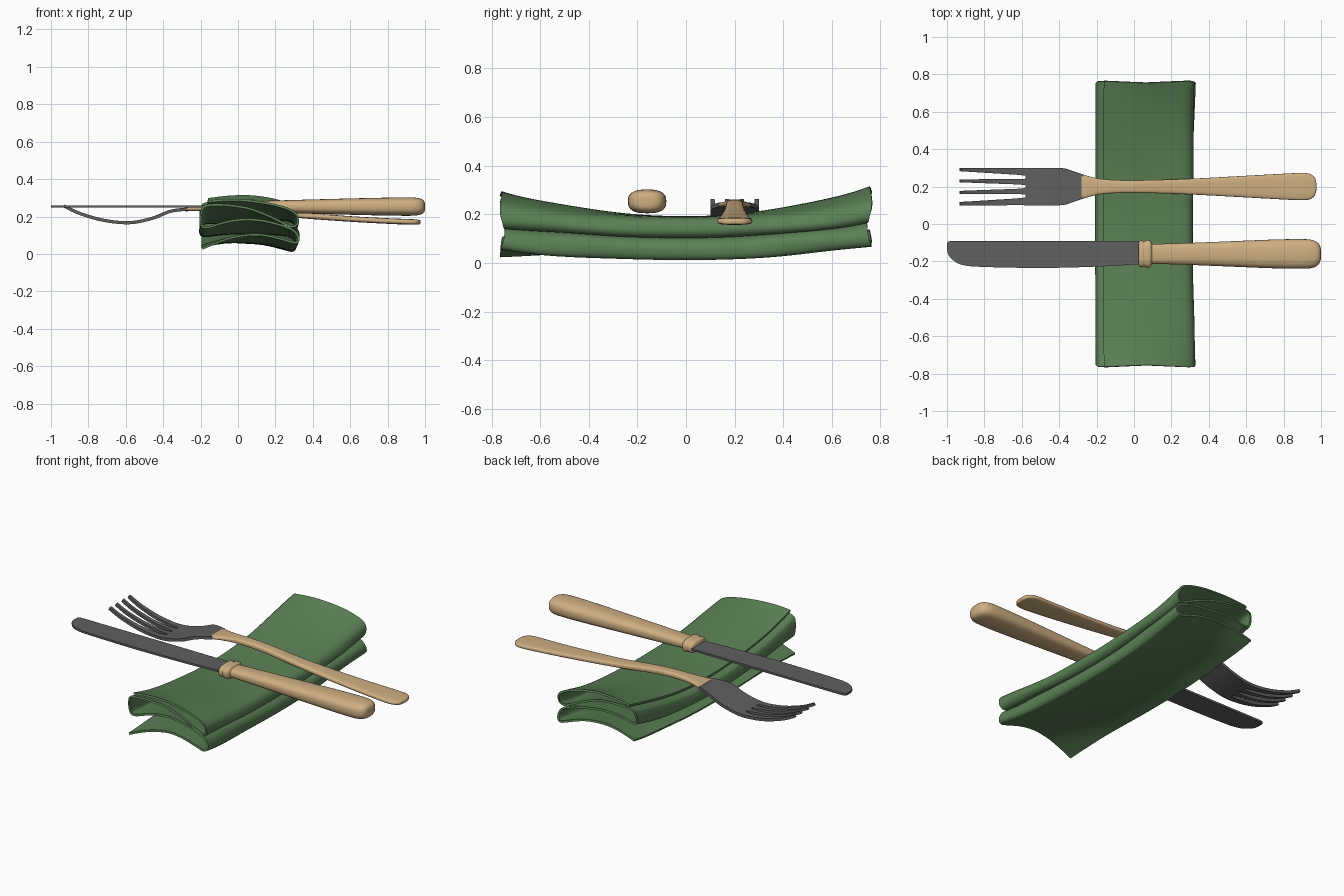
import bpy, bmesh, math
from mathutils import Vector

if "Cube" in bpy.data.objects:
    bpy.data.objects.remove(bpy.data.objects["Cube"])


def material(name, col):
    m = bpy.data.materials.new(name)
    m.diffuse_color = (*col, 1)
    m.use_nodes = True
    m.node_tree.nodes["Principled BSDF"].inputs["Base Color"].default_value = m.diffuse_color
    return m


GREEN = material("green cloth", (0.105, 0.215, 0.092))
WOOD = material("pale wood", (0.62, 0.43, 0.225))
STEEL = material("dark steel", (0.115, 0.115, 0.118))


def smooth_path(pts, steps):
    """Catmull-Rom resampling of tuples of any length."""
    p = [Vector(q) for q in pts]
    p = [p[0] * 2 - p[1]] + p + [p[-1] * 2 - p[-2]]
    out = []
    for i in range(1, len(p) - 2):
        a, b, c, d = p[i - 1:i + 3]
        for k in range(steps):
            t = k / steps
            out.append(0.5 * (2 * b + (c - a) * t + (2 * a - 5 * b + 4 * c - d) * t * t
                              + (3 * b - a - 3 * c + d) * t ** 3))
    return out + [p[-2]]


def lerp(table, x):
    for (x0, y0), (x1, y1) in zip(table, table[1:]):
        if x <= x1:
            return y0 + (y1 - y0) * max(0, (x - x0) / (x1 - x0))
    return table[-1][1]


def finish(name, bm, mat, angle=40):
    bmesh.ops.remove_doubles(bm, verts=bm.verts, dist=0.0004)
    bmesh.ops.recalc_face_normals(bm, faces=bm.faces)
    me = bpy.data.meshes.new(name)
    bm.to_mesh(me)
    bm.free()
    ob = bpy.data.objects.new(name, me)
    bpy.context.collection.objects.link(ob)
    me.materials.append(mat)
    bpy.ops.object.select_all(action='DESELECT')
    ob.select_set(True)
    bpy.context.view_layer.objects.active = ob
    bpy.ops.object.shade_smooth_by_angle(angle=math.radians(angle))
    return ob


def sheet(name, grids, mat, thick):
    """Thin plate made of one or more point grids."""
    bm = bmesh.new()
    for rows in grids:
        vs = [[bm.verts.new(p) for p in r] for r in rows]
        for r0, r1 in zip(vs, vs[1:]):
            for j in range(len(r0) - 1):
                bm.faces.new((r0[j], r0[j + 1], r1[j + 1], r1[j]))
    ob = finish(name, bm, mat)
    sol = ob.modifiers.new("thickness", 'SOLIDIFY')
    sol.thickness = thick
    sol.offset = 0
    bpy.ops.object.modifier_apply(modifier=sol.name)
    bpy.ops.object.shade_smooth_by_angle(angle=math.radians(40))
    return ob


def loft(name, secs, yc, mat, power, n=32):
    """Rounded bar along x; secs hold (x, z, half width, half height)."""
    bm = bmesh.new()
    rings = []
    for x, z, hy, hz in secs:
        ring = []
        for k in range(n):
            a = 2 * math.pi * k / n
            c, s = math.cos(a), math.sin(a)
            ring.append(bm.verts.new((x, yc + hy * math.copysign(abs(c) ** power, c),
                                      z + hz * math.copysign(abs(s) ** power, s))))
        rings.append(ring)
    for a, b in zip(rings, rings[1:]):
        for k in range(n):
            bm.faces.new((a[k], a[(k + 1) % n], b[(k + 1) % n], b[k]))
    bm.faces.new(rings[0])
    bm.faces.new(rings[-1])
    return finish(name, bm, mat, 50)


# Napkin: zigzag folded section swept along y, ends lifted and arched
fold = smooth_path([(-0.195, 0.03), (-0.05, 0.035), (0.1, 0.03), (0.24, 0.03), (0.298, 0.1),
                    (0.305, 0.36), (0.26, 0.47), (0.1, 0.42), (-0.1, 0.40), (-0.17, 0.41),
                    (-0.198, 0.5), (-0.198, 0.74), (-0.165, 0.86), (0, 0.78), (0.14, 0.65),
                    (0.24, 0.55), (0.29, 0.57), (0.308, 0.74), (0.27, 0.94), (0.1, 0.97),
                    (-0.05, 0.97), (-0.165, 0.955)], 5)
rows = []
for i in range(49):
    t = -1 + 2 * i / 48
    q = t * t
    base = (0.03 if t < 0 else 0.05) * q
    row = []
    for x, v in fold:
        u = (x - 0.05) / 0.25
        z = base + v * (0.19 + 0.03 * q)
        z += q * (0.045 * math.cos(u * 1.4) - 0.025 * u * v)
        # hollow underside, left edge held off the table
        z += 0.055 * max(0, 1 - u * u) * (1 - v) * (1 - 0.6 * q)
        z += 0.03 * max(0, -u) * max(0, 1 - 1.5 * v)
        # free lower corner droops at the front end
        z -= 0.045 * max(0, -t) ** 3 * max(0, -u) * max(0, 1 - 1.5 * v)
        z += 0.006 * q * math.sin(9 * x + 7 * t + 5 * v)
        px = x + (0.012 * q + 0.004 * math.sin(6 * t + 8 * v) * abs(t)) * (1 if x > 0 else 0.3)
        py = t * (0.745 + 0.012 * abs(u) + 0.01 * math.sin(2 + v * 6))
        row.append((px, py, max(z, 0.006)))
    rows.append(row)
sheet("napkin", [rows], GREEN, 0.012)

# Fork head: solid neck plate, then four tines on the same curve
fork_z = [(p[0], p[1]) for p in smooth_path(
    [(-0.93, 0.256), (-0.85, 0.218), (-0.72, 0.18), (-0.58, 0.167), (-0.46, 0.19),
     (-0.36, 0.228), (-0.27, 0.24)], 6)]
half_w = [(-0.58, 0.1), (-0.4, 0.1), (-0.365, 0.096), (-0.325, 0.082), (-0.27, 0.064)]
FY = 0.2
roots = [-1, -0.58, -0.42, -0.08, 0.08, 0.42, 0.58, 1]
head = []
for i in range(25):
    x = -0.58 + 0.31 * i / 24
    head.append([(x, FY + lerp(half_w, x) * r, lerp(fork_z, x)) for r in roots])
grids = [head]
for k in range(4):
    lo, hi = roots[2 * k], roots[2 * k + 1]
    mid = (-0.94, -0.31, 0.31, 0.94)[k]
    tine = []
    for i in range(25):
        s = i / 24
        x = -0.58 - 0.35 * s
        # slow taper from the root to the tip
        c = (lo + hi) / 2 + (mid - (lo + hi) / 2) * s
        w = (hi - lo) / 2 * (1 - min(1, s * 8) * 0.12) - 0.07 * s
        a, b = max(c - w, -1), min(c + w, 1)
        tine.append([(x, FY + 0.1 * a, lerp(fork_z, x)), (x, FY + 0.1 * b, lerp(fork_z, x))])
    grids.append(tine)
sheet("fork_head", grids, STEEL, 0.017)

# Fork handle: flat bar, slim at the waist and wide at the end
fork_secs = smooth_path([(-0.28, 0.239, 0.067, 0.011), (-0.2, 0.243, 0.045, 0.014),
                         (-0.1, 0.245, 0.035, 0.016), (0.05, 0.238, 0.034, 0.017),
                         (0.3, 0.21, 0.042, 0.016), (0.6, 0.187, 0.058, 0.015),
                         (0.8, 0.176, 0.069, 0.015), (0.9, 0.172, 0.073, 0.015),
                         (0.945, 0.171, 0.066, 0.014), (0.968, 0.17, 0.045, 0.012),
                         (0.976, 0.17, 0.015, 0.006)], 4)
loft("fork_handle", fork_secs, FY, WOOD, 0.6)

# Knife blade: straight back, curved cutting edge and rounded tip
edge = smooth_path([(-1.0, -0.135, -0.105), (-0.992, -0.165, -0.094), (-0.965, -0.195, -0.09),
                    (-0.92, -0.218, -0.09), (-0.82, -0.229, -0.09), (-0.5, -0.235, -0.09),
                    (-0.2, -0.228, -0.09), (0.05, -0.214, -0.092)], 5)
sheet("knife_blade", [[[(x, a, 0.253), (x, (a + b) / 2, 0.253), (x, b, 0.253)]
                       for x, a, b in edge]], STEEL, 0.012)

# Knife collar: two beads with a shallow groove
KY = -0.16
loft("knife_collar", smooth_path([(0.024, 0.253, 0.06, 0.028), (0.032, 0.253, 0.07, 0.034),
                                  (0.045, 0.253, 0.071, 0.036), (0.055, 0.253, 0.067, 0.034),
                                  (0.066, 0.253, 0.073, 0.038), (0.085, 0.253, 0.072, 0.038),
                                  (0.097, 0.253, 0.055, 0.028)], 4), KY, WOOD, 0.75)

# Knife handle: swelling bar with a rounded butt
loft("knife_handle", smooth_path([(0.09, 0.253, 0.053, 0.029), (0.25, 0.253, 0.057, 0.034),
                                  (0.5, 0.253, 0.067, 0.041), (0.75, 0.253, 0.077, 0.047),
                                  (0.9, 0.253, 0.079, 0.049), (0.955, 0.253, 0.074, 0.047),
                                  (0.985, 0.253, 0.058, 0.039), (0.997, 0.253, 0.035, 0.026),
                                  (1.0, 0.253, 0.012, 0.01)], 4), KY, WOOD, 0.75)
